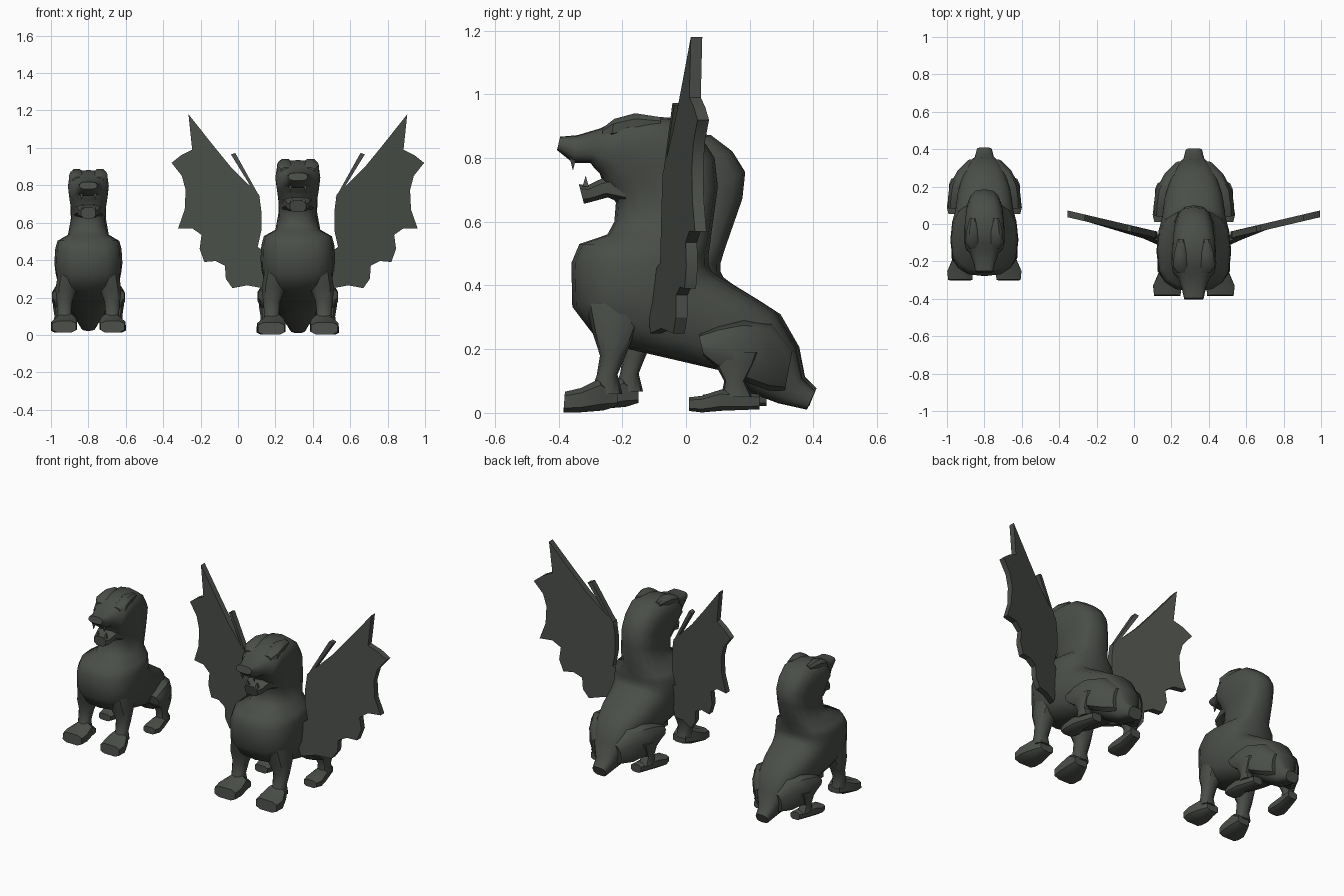
import bpy, bmesh, math
from mathutils import Vector

stone = bpy.data.materials.new("dark grey green stone")
stone.diffuse_color = (0.068, 0.076, 0.065, 1)


def place_large(p):
    return Vector((p.x + 0.32, p.y, p.z))


def place_small(p):
    # smaller statue, with its head carried further back
    lean = 0.06 * max(0, min(1, (p.z - 0.5) / 0.3))
    return Vector((p.x * 0.91 - 0.8, p.y * 0.9 + 0.045 + lean, p.z * 0.93 + 0.012))


def finish(name, bm, place, angle=40):
    for v in bm.verts:
        v.co = place(v.co)
    bmesh.ops.recalc_face_normals(bm, faces=bm.faces[:])
    me = bpy.data.meshes.new(name)
    bm.to_mesh(me)
    bm.free()
    me.materials.append(stone)
    ob = bpy.data.objects.new(name, me)
    bpy.context.collection.objects.link(ob)
    bpy.ops.object.select_all(action='DESELECT')
    ob.select_set(True)
    bpy.context.view_layer.objects.active = ob
    bpy.ops.object.shade_smooth_by_angle(angle=math.radians(angle))
    return ob


def spow(v, e):
    return math.copysign(abs(v) ** e, v)


def clamp(v):
    return max(0, min(1, v))


def loft(name, rings, place, n=12, e=0.8, cx=0, angle=40):
    """Each ring: upper/back point (y, z), lower/front point (y, z), half width."""
    bm = bmesh.new()
    loops = []
    for ya, za, yb, zb, w, *off in rings:
        x0 = cx + (off[0] if off else 0)
        loop = []
        for i in range(n):
            t = math.tau * (i + (0.5 if n == 8 else 0)) / n
            c, s = spow(math.cos(t), e), spow(math.sin(t), e)
            loop.append(bm.verts.new((x0 + w * s, (ya + yb) / 2 + c * (ya - yb) / 2,
                                      (za + zb) / 2 + c * (za - zb) / 2)))
        loops.append(loop)
    for a, b in zip(loops, loops[1:]):
        for i in range(n):
            j = (i + 1) % n
            bm.faces.new((a[i], a[j], b[j], b[i]))
    bm.faces.new(loops[0])
    bm.faces.new(loops[-1])
    return finish(name, bm, place, angle)


def fang(name, x, y, z, h, place):
    bm = bmesh.new()
    tip = bm.verts.new((x, y, z + h))
    base = [bm.verts.new((x + a * 0.01, y + b * 0.01, z)) for a, b in ((-1, -1), (1, -1), (1, 1), (-1, 1))]
    bm.faces.new(base)
    for i in range(4):
        bm.faces.new((base[i], base[(i + 1) % 4], tip))
    return finish(name, bm, place, 10)


# tail, torso and neck up to the muzzle
BODY = [
    (0.405, 0.07, 0.38, 0.01, 0.045), (0.365, 0.11, 0.29, 0.03, 0.06),
    (0.345, 0.21, 0.21, 0.06, 0.10), (0.28, 0.32, 0.10, 0.135, 0.135),
    (0.20, 0.37, -0.05, 0.17, 0.165), (0.115, 0.42, -0.18, 0.20, 0.178),
    (0.08, 0.445, -0.29, 0.245, 0.193), (0.07, 0.465, -0.357, 0.333, 0.20),
    (0.07, 0.49, -0.36, 0.47, 0.195), (0.075, 0.525, -0.335, 0.53, 0.182),
    (0.08, 0.565, -0.247, 0.56, 0.12), (0.10, 0.71, -0.225, 0.60, 0.103),
    (0.09, 0.80, -0.22, 0.66, 0.105), (0.045, 0.87, -0.24, 0.69, 0.112),
    (-0.03, 0.925, -0.26, 0.72, 0.118), (-0.16, 0.935, -0.27, 0.75, 0.12),
    (-0.23, 0.912, -0.285, 0.765, 0.112), (-0.27, 0.893, -0.30, 0.785, 0.085),
    (-0.34, 0.872, -0.355, 0.785, 0.064), (-0.395, 0.867, -0.405, 0.825, 0.052)]
JAW = [(-0.19, 0.76, -0.19, 0.65, 0.09), (-0.27, 0.735, -0.245, 0.675, 0.07),
       (-0.31, 0.715, -0.30, 0.66, 0.058), (-0.337, 0.72, -0.32, 0.655, 0.045)]
BROW = [(-0.08, 0.93, -0.08, 0.88, 0.02), (-0.16, 0.943, -0.16, 0.87, 0.04),
        (-0.225, 0.925, -0.235, 0.86, 0.042, 0.005), (-0.262, 0.895, -0.262, 0.86, 0.028, -0.005)]
# legs: back point, front point, half width, outward offset
FORELEG = [(-0.10, 0.38, -0.325, 0.38, 0.065, -0.03), (-0.16, 0.25, -0.293, 0.25, 0.066, -0.01),
           (-0.19, 0.18, -0.27, 0.18, 0.048), (-0.215, 0.12, -0.28, 0.12, 0.042),
           (-0.20, 0.06, -0.30, 0.06, 0.045)]
FOREFOOT = [(-0.215, 0.07, -0.215, 0.02, 0.045, -0.02), (-0.27, 0.11, -0.26, 0.005, 0.06, -0.01),
            (-0.33, 0.08, -0.33, 0, 0.08), (-0.38, 0.068, -0.385, 0, 0.074)]
HAUNCH = [(0.04, 0.245, 0.055, 0.18, 0.045, 0.01), (0.10, 0.27, 0.10, 0.14, 0.057),
          (0.18, 0.29, 0.18, 0.10, 0.062, -0.015), (0.27, 0.28, 0.26, 0.07, 0.06, -0.06),
          (0.335, 0.20, 0.31, 0.07, 0.04, -0.10)]
SHANK = [(0.23, 0.19, 0.08, 0.19, 0.045), (0.215, 0.15, 0.09, 0.155, 0.045),
         (0.185, 0.10, 0.12, 0.10, 0.036), (0.21, 0.05, 0.11, 0.05, 0.04)]
HINDFOOT = [(0.23, 0.06, 0.23, 0.01, 0.035, -0.03), (0.11, 0.075, 0.11, 0.005, 0.045),
            (0.05, 0.055, 0.05, 0, 0.055), (0.01, 0.05, 0.01, 0.005, 0.045)]


def statue(label, place):
    loft(label + " body", BODY, place, n=16, e=0.72, angle=50)
    loft(label + " lower jaw", JAW, place, n=8, e=0.7)
    for side, s in (("left", -1), ("right", 1)):
        tag = f"{label} {side} "

        def limb(part, rings, x, n, e=0.8):
            # mirror each outward offset to the matching side
            rings = [(*r[:5], s * r[5] if len(r) > 5 else 0) for r in rings]
            loft(tag + part, rings, place, n=n, e=e, cx=s * x)

        limb("front leg", FORELEG, 0.14, 10)
        limb("front foot", FOREFOOT, 0.142, 8, 0.6)
        limb("haunch", HAUNCH, 0.16, 10)
        limb("hind leg", SHANK, 0.165, 10)
        limb("hind foot", HINDFOOT, 0.168, 8, 0.6)
        limb("brow", BROW, 0.068, 8)
        fang(tag + "upper fang", s * 0.04, -0.355, 0.80, -0.04, place)
        fang(tag + "lower fang", s * 0.032, -0.315, 0.71, 0.035, place)


# wing outline as (x from the body's middle, z)
WING = [(0.585, 1.18), (0.565, 0.99), (0.625, 0.96), (0.675, 0.92), (0.62, 0.85), (0.60, 0.775),
        (0.605, 0.67), (0.64, 0.57), (0.565, 0.57), (0.515, 0.535), (0.525, 0.46), (0.50, 0.39),
        (0.44, 0.395), (0.39, 0.37), (0.385, 0.30), (0.35, 0.25), (0.27, 0.265), (0.19, 0.25),
        (0.16, 0.36), (0.17, 0.44), (0.215, 0.47), (0.195, 0.56), (0.195, 0.66), (0.207, 0.75),
        (0.27, 0.81), (0.36, 0.90), (0.45, 1.01)]
CLAW = [(0.20, 0.73), (0.25, 0.79), (0.358, 0.965), (0.335, 0.973)]


def slab(name, outline, s, thick):
    """Plate following the swept wing, with its lower root bent forward."""
    def depth(x, z):
        bend = 0.035 * clamp((0.5 - z) / 0.1) * clamp((0.35 - x) / 0.15)
        return -0.055 + (x - 0.21) * 0.235 - bend

    bm = bmesh.new()
    rows = []
    for d in (-thick / 2, thick / 2):
        rows.append([bm.verts.new((s * x, depth(x, z) + d, z)) for x, z in outline])
    n = len(outline)
    for r in rows:
        bm.faces.new(r)
    for i in range(n):
        j = (i + 1) % n
        bm.faces.new((rows[0][i], rows[0][j], rows[1][j], rows[1][i]))
    return finish(name, bm, place_large, 30)


statue("small", place_small)
statue("winged", place_large)
for side, s in (("left", -1), ("right", 1)):
    slab(side + " wing membrane", WING, s, 0.036)
    slab(side + " wing claw", CLAW, s, 0.034)
